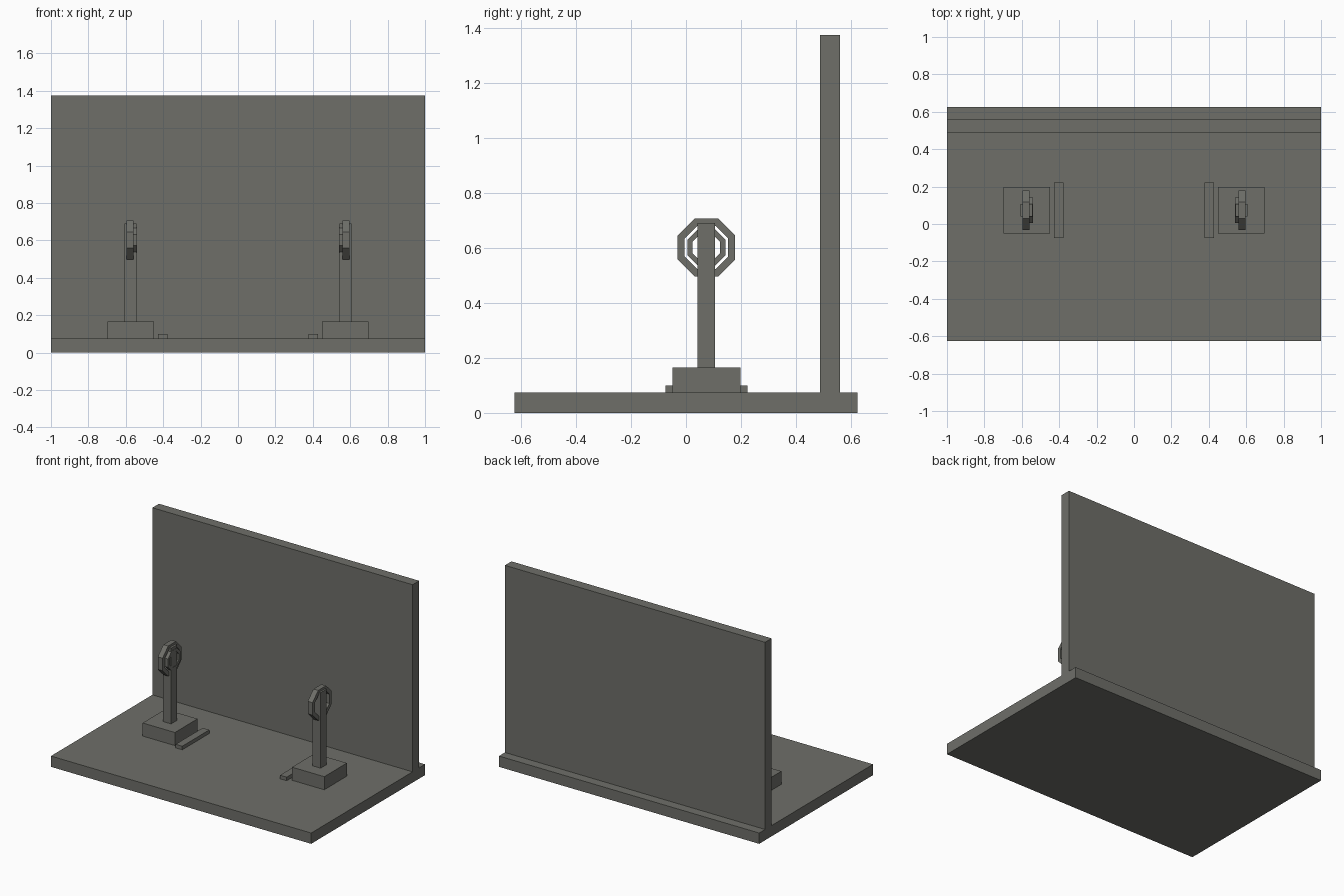
import bpy, math

if "Cube" in bpy.data.objects:
    bpy.data.objects.remove(bpy.data.objects["Cube"])

grey = bpy.data.materials.new("warm_grey")
grey.diffuse_color = (0.156, 0.158, 0.141, 1)
grey.use_nodes = True
grey.node_tree.nodes["Principled BSDF"].inputs["Base Color"].default_value = grey.diffuse_color


def make(name, verts, faces):
    me = bpy.data.meshes.new(name)
    me.from_pydata(verts, [], faces)
    me.materials.append(grey)
    ob = bpy.data.objects.new(name, me)
    bpy.context.collection.objects.link(ob)
    return ob


def box(name, x, y, z):
    """Box from (min, max) ranges on each axis."""
    x, y, z = sorted(x), sorted(y), sorted(z)
    v = [(a, b, c) for a in x for b in y for c in z]
    f = [(0, 1, 3, 2), (4, 6, 7, 5), (0, 4, 5, 1),
         (2, 3, 7, 6), (0, 2, 6, 4), (1, 5, 7, 3)]
    return make(name, v, f)


def ring(name, x, y, z, outer, inner, n=8):
    """Flat-sided octagonal ring facing along x; radii measured to the flats."""
    x0, x1 = sorted(x)
    k = 1 / math.cos(math.pi / n)
    v, f = [], []
    for i in range(n):
        a = 2 * math.pi * (i + 0.5) / n
        c, s = math.cos(a) * k, math.sin(a) * k
        for px, r in ((x0, outer), (x1, outer), (x1, inner), (x0, inner)):
            v.append((px, y + r * c, z + r * s))
        j = (i + 1) % n
        for q in range(4):
            p = (q + 1) % 4
            f.append((4 * i + q, 4 * j + q, 4 * j + p, 4 * i + p))
    return make(name, v, f)


# floor slab and upright back wall
box("floor", (-1, 1), (-0.625, 0.625), (0, 0.075))
box("back_wall", (-1, 1), (0.488, 0.56), (0.075, 1.375))

# mirrored pair of stands
for side, s in (("left", -1), ("right", 1)):
    box(side + "_plinth", (s * 0.45, s * 0.698), (-0.05, 0.199), (0.075, 0.166))
    box(side + "_post", (s * 0.543, s * 0.607), (0.041, 0.106), (0.166, 0.691))
    box(side + "_floor_strip", (s * 0.376, s * 0.427), (-0.075, 0.223), (0.075, 0.1))
    ring(side + "_outer_ring", (s * 0.558, s * 0.595), 0.074, 0.602, 0.105, 0.079)
    ring(side + "_inner_ring", (s * 0.541, s * 0.565), 0.074, 0.602, 0.069, 0.050)
